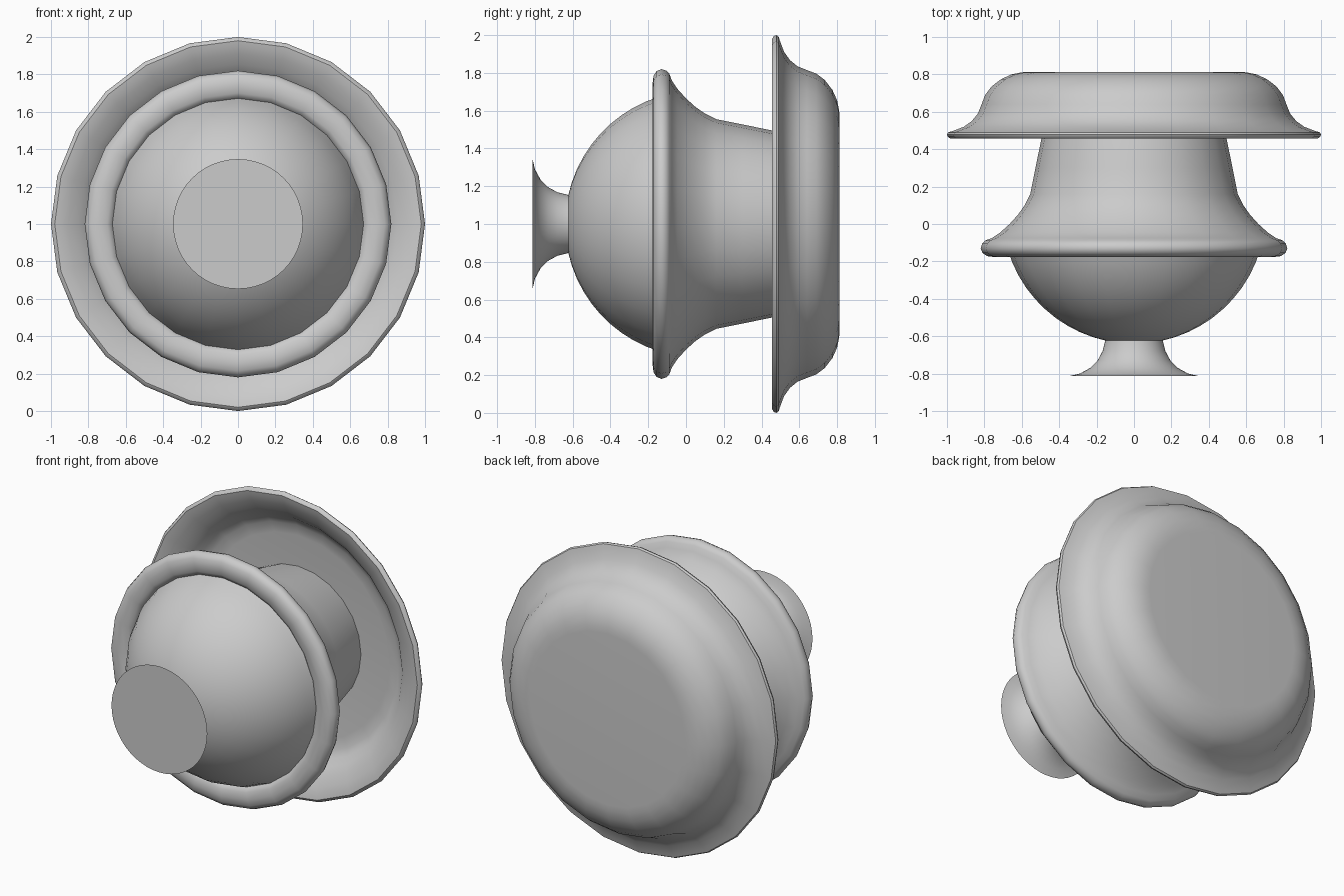
import bpy, bmesh, math

if "Cube" in bpy.data.objects:
    bpy.data.objects.remove(bpy.data.objects["Cube"])

CENTRE_Z = 1.0


def lathe(name, profile, sides=24):
    """Spin (y, radius) points around the horizontal y axis; radius 0 makes a pole."""
    bm = bmesh.new()
    rings = []
    for y, r in profile:
        if r == 0:
            rings.append([bm.verts.new((0, y, CENTRE_Z))])
        else:
            rings.append([bm.verts.new((r * math.sin(2 * math.pi * i / sides), y,
                                        CENTRE_Z + r * math.cos(2 * math.pi * i / sides)))
                          for i in range(sides)])
    for a, b in zip(rings, rings[1:]):
        for i in range(sides):
            j = (i + 1) % sides
            if len(a) == 1:
                bm.faces.new((a[0], b[i], b[j]))
            elif len(b) == 1:
                bm.faces.new((a[i], b[0], a[j]))
            else:
                bm.faces.new((a[i], b[i], b[j], a[j]))
    bmesh.ops.recalc_face_normals(bm, faces=bm.faces[:])
    mesh = bpy.data.meshes.new(name)
    bm.to_mesh(mesh)
    bm.free()
    obj = bpy.data.objects.new(name, mesh)
    bpy.context.collection.objects.link(obj)
    bpy.ops.object.select_all(action='DESELECT')
    obj.select_set(True)
    bpy.context.view_layer.objects.active = obj
    bpy.ops.object.shade_smooth_by_angle(angle=math.radians(40))
    return obj


# flared button on the front, with a flat face
lathe("front_knob", [(-.813, 0), (-.813, .347), (-.80, .29), (-.77, .235), (-.73, .195),
                     (-.68, .168), (-.62, .153), (-.58, .15), (-.58, 0)], 48)

# rounded dome, part of a sphere
R, C = .705, .065
dome = [(C - R, 0)]
for k in range(1, 13):
    a = math.radians(73 * k / 12)
    dome.append((C - R * math.cos(a), R * math.sin(a)))
lathe("dome", dome + [(-.14, 0)])

# tapered body with a rolled collar around the dome
lathe("collar_body", [(-.13, 0), (-.13, .665), (-.155, .675), (-.172, .70), (-.177, .745),
                      (-.172, .785), (-.155, .81), (-.13, .82), (-.105, .812),
                      (-.088, .795), (-.075, .76), (-.045, .715), (0, .665),
                      (.05, .62), (.10, .585), (.16, .555), (.30, .527),
                      (.46, .494), (.65, .45), (.65, 0)])

# hollow back dish with a flared, rounded rim
lathe("back_dish", [(.62, 0), (.62, .66), (.61, .73), (.585, .775), (.545, .81),
                    (.51, .855), (.48, .91), (.463, .95), (.456, .98), (.465, .995),
                    (.478, 1.0), (.49, .993), (.497, .97), (.52, .91), (.55, .868),
                    (.59, .835), (.64, .815), (.69, .796), (.735, .762), (.775, .71),
                    (.80, .655), (.811, .60), (.813, .56), (.813, 0)])
